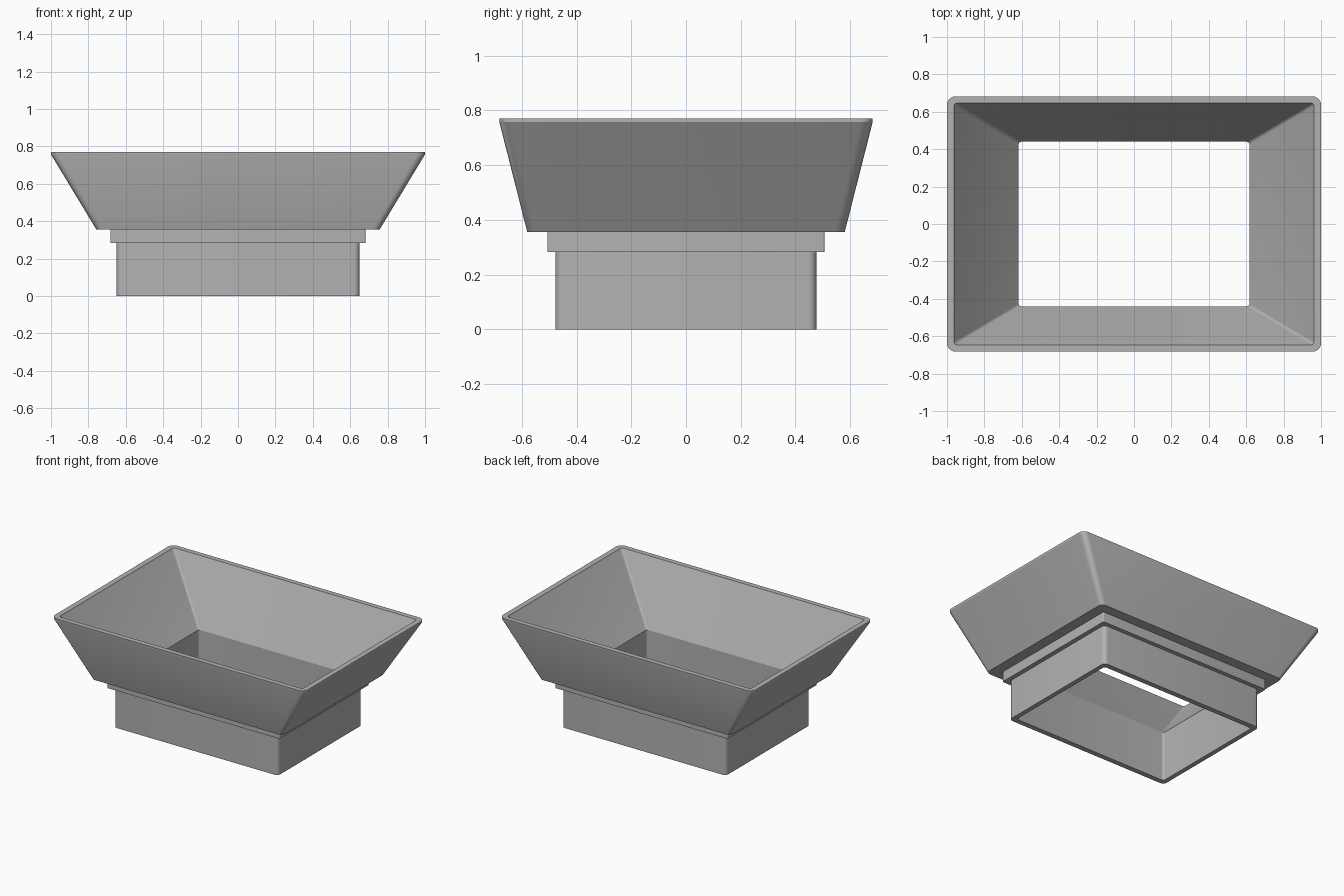
import bpy
import bmesh
import math

cube = bpy.data.objects.get("Cube")
if cube:
    bpy.data.objects.remove(cube, do_unlink=True)

# One plain grey finish
grey = bpy.data.materials.new("plain grey")
grey.use_nodes = True
colour = (0.45, 0.45, 0.45, 1)
grey.diffuse_color = colour
grey.node_tree.nodes["Principled BSDF"].inputs["Base Color"].default_value = colour

CORNER_STEPS = 6


def rounded_ring(bm, half_x, half_y, radius, z):
    """Counter-clockwise rounded rectangle of vertices."""
    ring = []
    for corner, (sx, sy) in enumerate([(1, 1), (-1, 1), (-1, -1), (1, -1)]):
        for step in range(CORNER_STEPS + 1):
            angle = math.pi / 2 * (corner + step / CORNER_STEPS)
            x = sx * (half_x - radius) + radius * math.cos(angle)
            y = sy * (half_y - radius) + radius * math.sin(angle)
            ring.append(bm.verts.new((x, y, z)))
    return ring


def loft(name, sections):
    """Skin the sections in order: up the outside, down the inside."""
    bm = bmesh.new()
    rings = [rounded_ring(bm, *s) for s in sections]
    for low, high in zip(rings, rings[1:]):
        for i in range(len(low)):
            j = (i + 1) % len(low)
            bm.faces.new((low[i], low[j], high[j], high[i]))
    mesh = bpy.data.meshes.new(name)
    bm.to_mesh(mesh)
    bm.free()
    mesh.materials.append(grey)
    obj = bpy.data.objects.new(name, mesh)
    bpy.context.collection.objects.link(obj)
    bpy.ops.object.select_all(action="DESELECT")
    obj.select_set(True)
    bpy.context.view_layer.objects.active = obj
    bpy.ops.object.shade_smooth_by_angle(angle=math.radians(30))
    return obj


# Sections shared where the parts meet: half width, half depth, corner radius, height
throat = (0.617, 0.44, 0.015, 0.355)
neck_top = (0.65, 0.477, 0.03, 0.283)
collar_top = (0.682, 0.507, 0.008, 0.355)

# Straight hollow neck, open at the bottom
loft("neck", [
    throat,
    (0.617, 0.44, 0.015, 0),
    (0.65, 0.477, 0.03, 0),
    neck_top,
])

# Stepped collar around the top of the neck
loft("collar", [
    neck_top,
    (0.682, 0.507, 0.008, 0.283),
    collar_top,
])

# Flared funnel with a short upright lip
loft("funnel", [
    collar_top,
    (0.757, 0.58, 0.035, 0.355),
    (1, 0.682, 0.045, 0.757),
    (1, 0.682, 0.045, 0.77),
    (0.962, 0.646, 0.015, 0.77),
    (0.955, 0.64, 0.015, 0.757),
    throat,
])
